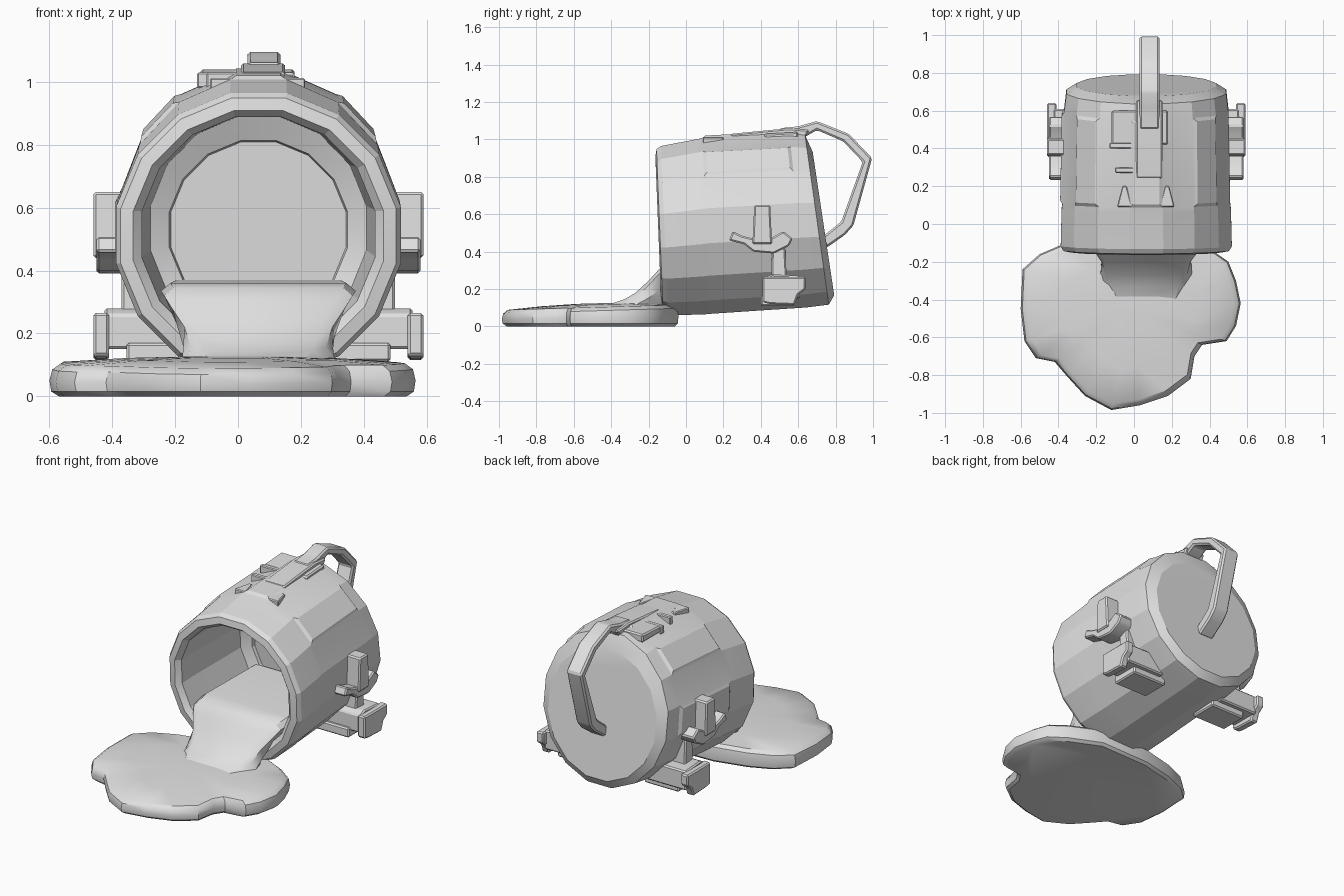
import bpy, bmesh, math
from mathutils import Vector

CX = 0.065   # barrel centre line in x
mat = bpy.data.materials.new("plain_grey")
mat.diffuse_color = (0.75, 0.75, 0.75, 1)


def finish(name, bm, angle=25, bevel=0.0):
    bmesh.ops.recalc_face_normals(bm, faces=bm.faces)
    if bevel:
        bmesh.ops.bevel(bm, geom=list(bm.edges), offset=bevel, segments=1,
                        affect='EDGES', clamp_overlap=True)
    me = bpy.data.meshes.new(name)
    bm.to_mesh(me)
    bm.free()
    me.materials.append(mat)
    me.polygons.foreach_set("use_smooth", [True] * len(me.polygons))
    me.set_sharp_from_angle(angle=math.radians(angle))
    ob = bpy.data.objects.new(name, me)
    bpy.context.collection.objects.link(ob)
    return ob


def loft(rings):
    """Skin a list of equal-length point rings and cap both ends."""
    bm = bmesh.new()
    vs = [[bm.verts.new(p) for p in r] for r in rings]
    n = len(vs[0])
    rows = []
    for a, b in zip(vs, vs[1:]):
        rows.append([bm.faces.new((a[i], a[(i + 1) % n], b[(i + 1) % n], b[i]))
                     for i in range(n)])
    bm.faces.new(vs[0])
    bm.faces.new(vs[-1])
    return bm, rows


def prism(name, pts, axis, lo, hi, bevel=0.008):
    """Extrude a 2D outline along x (outline in y,z) or z (outline in x,y)."""
    def place(p, d):
        return (d, p[0], p[1]) if axis == 'x' else (p[0], p[1], d)
    bm, _ = loft([[place(p, lo) for p in pts], [place(p, hi) for p in pts]])
    return finish(name, bm, bevel=bevel)


# Barrel: outside, rim and hollow inside as one skin (y, z centre, rx, rz, lean)
N = 16
profile = [
    (0.735, 0.550, 0.370, 0.385, 0.15),
    (0.700, 0.570, 0.425, 0.455, 0.14),
    (0.600, 0.567, 0.437, 0.467, 0.10),
    (0.110, 0.538, 0.446, 0.472, 0.05),
    (0.080, 0.533, 0.450, 0.470, 0.05),
    (-0.115, 0.512, 0.455, 0.455, 0.04),
    (-0.140, 0.510, 0.440, 0.440, 0.04),
    (-0.148, 0.510, 0.400, 0.400, 0.04),
    (-0.120, 0.515, 0.372, 0.375, 0.04),
    (0.000, 0.520, 0.370, 0.372, 0.04),
    (0.420, 0.535, 0.345, 0.355, 0.06),
    (0.450, 0.530, 0.285, 0.285, 0.06),
    (0.470, 0.530, 0.280, 0.280, 0.06),
]
rings = []
for y, zc, rx, rz, lean in profile:
    ring = []
    for i in range(N):
        a = 2 * math.pi * (i + 0.5) / N
        s = math.sin(a) * rz / 0.985
        ring.append((CX + math.cos(a) * rx / 0.985, y - lean * s, zc + s))
    rings.append(ring)
bm, rows = loft(rings)
bmesh.ops.recalc_face_normals(bm, faces=bm.faces)
# raised staves on the upper half
staves = [f for i, f in enumerate(rows[2]) if i % 2 == 1 and i < 8]
bmesh.ops.inset_individual(bm, faces=staves, thickness=0.025, depth=0.012)
finish("barrel", bm, angle=16)

# Liquid pouring over the rim (y, top z, top half width, bottom z, bottom half width)
pour = [
    (0.46, 0.370, 0.29, 0.24, 0.20),
    (0.00, 0.360, 0.31, 0.17, 0.16),
    (-0.10, 0.345, 0.30, 0.13, 0.16),
    (-0.145, 0.305, 0.275, 0.08, 0.17),
    (-0.20, 0.245, 0.235, 0.06, 0.20),
    (-0.27, 0.180, 0.215, 0.05, 0.23),
    (-0.33, 0.145, 0.200, 0.05, 0.24),
    (-0.42, 0.115, 0.180, 0.05, 0.20),
]
rings = []
for y, zt, wt, zb, wb in pour:
    half = [(wb, zb), ((wt + wb) / 2 + 0.02, (zt + zb) / 2), (wt, zt - 0.025),
            (wt - 0.03, zt)]
    rings.append([(CX + w, y, z) for w, z in half] +
                 [(CX - w, y, z) for w, z in reversed(half)])
bm, _ = loft(rings)
finish("pouring_liquid", bm, angle=35)

# Puddle with a rounded lip
outline = [(-0.59, -0.24), (-0.50, -0.16), (-0.36, -0.10), (-0.15, -0.05),
           (0.20, -0.04), (0.40, -0.13), (0.50, -0.20), (0.54, -0.30),
           (0.565, -0.42), (0.54, -0.54), (0.49, -0.62), (0.36, -0.64),
           (0.32, -0.70), (0.30, -0.82), (0.18, -0.91), (0.03, -0.96),
           (-0.12, -0.985), (-0.26, -0.91), (-0.36, -0.80), (-0.42, -0.73),
           (-0.52, -0.71), (-0.58, -0.62), (-0.60, -0.45)]
mid = Vector((0.0, -0.45))


def puddle_ring(scale, z, rise=0.0):
    pts = []
    for p in outline:
        q = mid + (Vector(p) - mid) * scale
        pts.append((q.x, q.y, z + rise * (q.y + 0.45)))
    return pts


bm, _ = loft([puddle_ring(0.95, 0.0), puddle_ring(0.99, 0.015),
              puddle_ring(1.0, 0.05, 0.02), puddle_ring(0.985, 0.085, 0.03),
              puddle_ring(0.94, 0.104, 0.03), puddle_ring(0.6, 0.118, 0.03),
              puddle_ring(0.25, 0.125, 0.03)])
finish("puddle", bm, angle=35)

# Angular handle
handle = [(0.50, 1.06), (0.60, 1.07), (0.70, 1.098), (0.87, 1.03), (0.995, 0.90),
          (0.895, 0.54), (0.85, 0.49), (0.75, 0.42), (0.73, 0.48), (0.83, 0.56),
          (0.945, 0.88), (0.84, 0.99), (0.70, 1.05), (0.63, 1.01), (0.50, 1.0)]
prism("handle", handle, 'x', 0.03, 0.135, 0.01)

# Raised strap and emblem bars on top of the barrel
prism("handle_strap", [(0.24, 1.0), (0.24, 1.03), (0.55, 1.06), (0.66, 1.05),
                       (0.62, 0.98)], 'x', 0.01, 0.15)
prism("emblem_plate", [(0.42, 0.99), (0.42, 1.03), (0.60, 1.04), (0.60, 0.99)],
      'x', -0.12, 0.18)
for i, (x0, x1, y) in enumerate([(-0.13, 0.02, 0.40), (-0.10, 0.02, 0.27)]):
    prism(f"emblem_bar_{i}", [(x0, y), (x1, y), (x1, y + 0.03), (x0, y + 0.03)],
          'z', 0.98, 1.03, 0.005)
for i, x in enumerate((-0.05, 0.175)):
    prism(f"emblem_triangle_{i}", [(x - 0.04, 0.09), (x + 0.04, 0.09),
                                   (x + 0.012, 0.20), (x - 0.012, 0.20)],
          'z', 0.97, 1.012, 0.005)

# Side fittings, mirrored about the barrel centre line
crosspiece = [(0.23, 0.46), (0.25, 0.51), (0.30, 0.485), (0.36, 0.47), (0.45, 0.47),
              (0.52, 0.51), (0.57, 0.47), (0.55, 0.43), (0.47, 0.39), (0.36, 0.40),
              (0.31, 0.44)]
upright = [(0.355, 0.44), (0.365, 0.65), (0.45, 0.65), (0.46, 0.44)]
stem = [(0.455, 0.24), (0.46, 0.42), (0.53, 0.42), (0.54, 0.24)]
foot_beam = [(0.42, 0.15), (0.42, 0.26), (0.46, 0.28), (0.61, 0.27), (0.61, 0.15)]
foot_cap = [(0.41, 0.13), (0.41, 0.265), (0.64, 0.265), (0.64, 0.20),
            (0.60, 0.17), (0.58, 0.115), (0.45, 0.12)]
foot_rail = [(0.40, 0.11), (0.40, 0.17), (0.58, 0.17), (0.58, 0.11)]
fittings = [("side_crosspiece", crosspiece, 0.40, 0.515),
            ("side_upright", upright, 0.40, 0.525),
            ("side_stem", stem, 0.28, 0.435),
            ("foot_beam", foot_beam, 0.22, 0.49),
            ("foot_cap", foot_cap, 0.475, 0.525),
            ("foot_rail", foot_rail, 0.18, 0.42)]
for side, label in ((1, "right"), (-1, "left")):
    for name, pts, d0, d1 in fittings:
        lo, hi = sorted((CX + side * d0, CX + side * d1))
        prism(f"{name}_{label}", pts, 'x', lo, hi)
